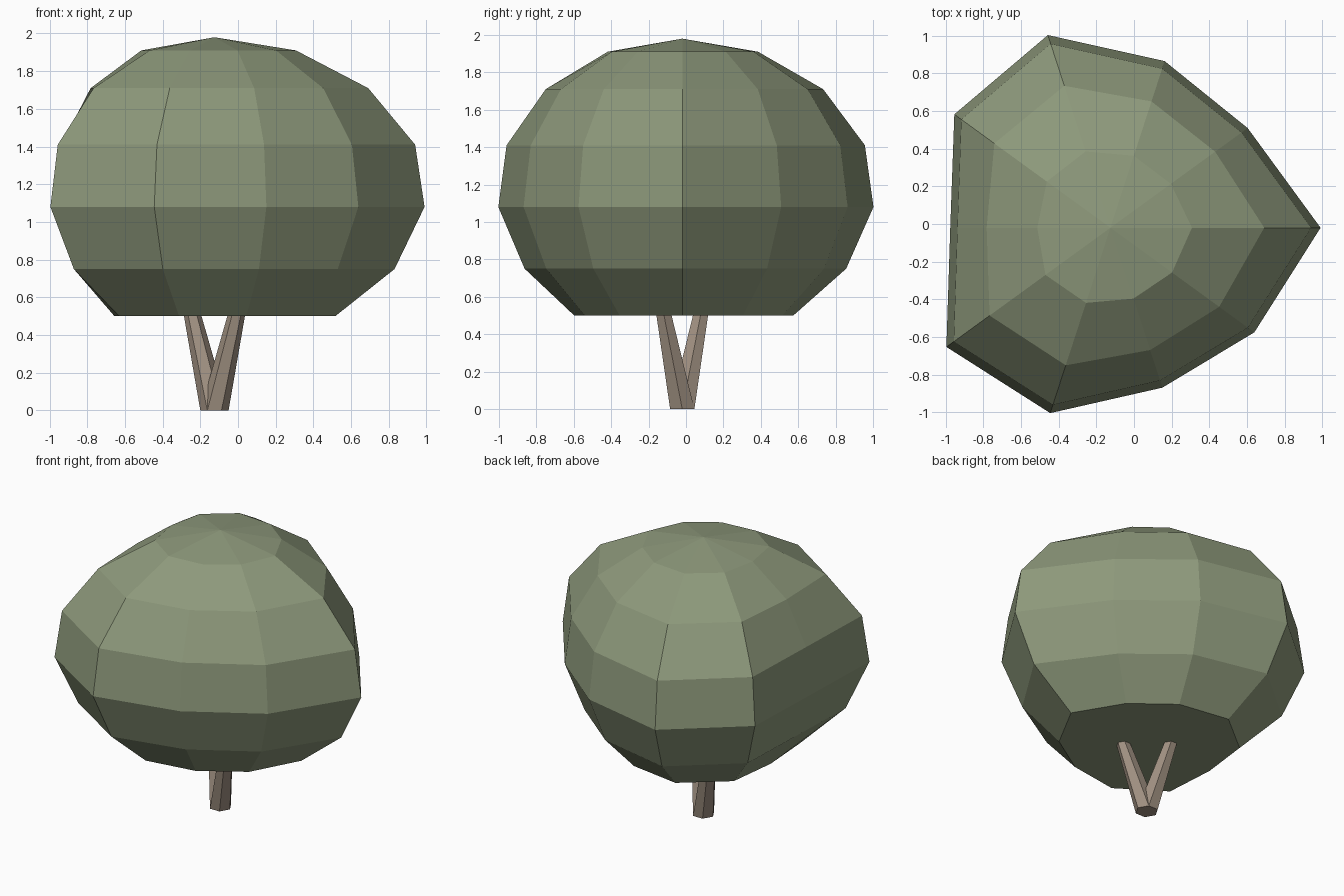
import bpy, bmesh, math

if "Cube" in bpy.data.objects:
    bpy.data.objects.remove(bpy.data.objects["Cube"])

CX, CY = -0.125, -0.02


def material(name, rgb):
    m = bpy.data.materials.new(name)
    m.diffuse_color = (*rgb, 1)
    m.use_nodes = True
    m.node_tree.nodes["Principled BSDF"].inputs["Base Color"].default_value = m.diffuse_color
    return m


def loft(name, rings, mat, apex=None):
    """Skin a stack of equal-count point rings; cap the bottom, cap or peak the top."""
    bm = bmesh.new()
    loops = [[bm.verts.new(p) for p in ring] for ring in rings]
    n = len(loops[0])
    for low, high in zip(loops, loops[1:]):
        for i in range(n):
            j = (i + 1) % n
            bm.faces.new((low[i], low[j], high[j], high[i]))
    bm.faces.new(loops[0][::-1])
    if apex:
        tip = bm.verts.new(apex)
        for i in range(n):
            bm.faces.new((loops[-1][i], loops[-1][(i + 1) % n], tip))
    else:
        bm.faces.new(loops[-1])
    bmesh.ops.recalc_face_normals(bm, faces=bm.faces)
    mesh = bpy.data.meshes.new(name)
    bm.to_mesh(mesh)
    bm.free()
    mesh.materials.append(mat)
    obj = bpy.data.objects.new(name, mesh)
    bpy.context.collection.objects.link(obj)
    return obj


def ring(cx, cy, z, radii):
    step = math.tau / len(radii)
    return [(cx + r * math.cos(i * step), cy + r * math.sin(i * step), z)
            for i, r in enumerate(radii)]


leaf = material("leaf_green", (0.27, 0.32, 0.20))
bark = material("bark_brown", (0.35, 0.28, 0.22))

# Canopy: ten-sided lumpy ball with a flat underside
outline = [1.115, 0.90, 0.93, 1.075, 1.024, 0.85, 1.076, 1.034, 0.892, 0.944]
mean = 0.98
# height, mean radius, lumpiness
levels = [(0.50, 0.585, 0.7), (0.75, 0.84, 1.0), (1.08, 0.98, 1.0),
          (1.41, 0.936, 1.0), (1.71, 0.735, 0.8), (1.91, 0.41, 0.4)]
rings = [ring(CX, CY, z, [R * (1 + k * (r / mean - 1)) for r in outline])
         for z, R, k in levels]
loft("canopy", rings, leaf, apex=(CX, CY, 1.98))

# Trunk: two tapered branches leaning apart from one foot
for name, side in (("front_branch", 1), ("back_branch", -1)):
    top = 0.6
    dx, dy = side * 0.23 * top, -side * 0.195 * top
    loft(name, [ring(CX, CY, 0, [0.075] * 6),
                ring(CX + dx, CY + dy, top, [0.041] * 6)], bark)
